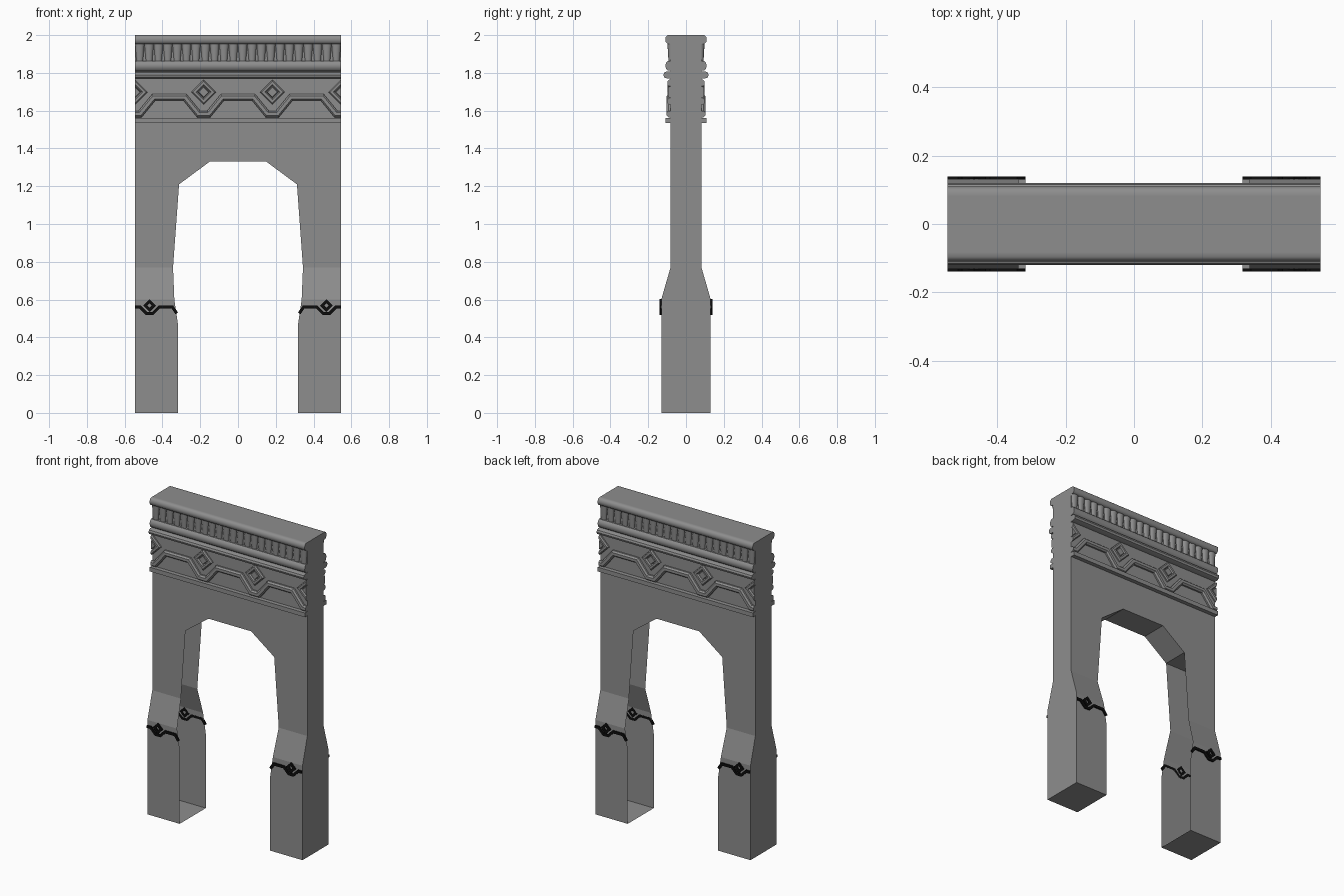
import bpy, bmesh
from mathutils import Vector, Matrix

cube = bpy.data.objects.get("Cube")
if cube:
    bpy.data.objects.remove(cube, do_unlink=True)

HALF_W = 0.545   # half width of the gate
WALL = 0.082     # half depth of the upper wall
LEG = 0.131      # half depth of the leg bases
SPRING = 1.21    # height where the arch begins


def material(name, rgb):
    mat = bpy.data.materials.new(name)
    mat.use_nodes = True
    mat.diffuse_color = (*rgb, 1)
    mat.node_tree.nodes["Principled BSDF"].inputs["Base Color"].default_value = (*rgb, 1)
    return mat


stone = material("grey stone", (0.27, 0.27, 0.27))
black = material("black trim", (0.004, 0.004, 0.004))


def finish(bm, name, mat, smooth=False):
    bmesh.ops.recalc_face_normals(bm, faces=bm.faces[:])
    mesh = bpy.data.meshes.new(name)
    bm.to_mesh(mesh)
    bm.free()
    obj = bpy.data.objects.new(name, mesh)
    bpy.context.collection.objects.link(obj)
    mesh.materials.append(mat)
    if smooth:
        bpy.ops.object.select_all(action="DESELECT")
        obj.select_set(True)
        bpy.context.view_layer.objects.active = obj
        bpy.ops.object.shade_smooth_by_angle(angle=0.7)
    return obj


def sweep(bm, path, section, base, side, closed=False):
    """Sweep a closed (offset, depth) section along an x-z path on one wall."""
    pts = [Vector(p) for p in path]
    n, rings = len(pts), []
    for i, p in enumerate(pts):
        before = pts[i - 1] if closed or i > 0 else None
        after = pts[(i + 1) % n] if closed or i < n - 1 else None
        dirs = [d.normalized() for d in
                ((p - before) if before else None, (after - p) if after else None) if d]
        tangent = sum(dirs, Vector((0, 0))).normalized()
        normal = Vector((-tangent.y, tangent.x))
        mitre = 1 / max(tangent.dot(dirs[0]), 0.3)
        ring = []
        for off, depth in section:
            q = p + normal * off * mitre
            ring.append(bm.verts.new((q.x, side * (base + depth), q.y)))
        rings.append(ring)
    k = len(section)
    for i in range(n if closed else n - 1):
        a, b = rings[i], rings[(i + 1) % n]
        for j in range(k):
            bm.faces.new((a[j], a[(j + 1) % k], b[(j + 1) % k], b[j]))
    if not closed:
        bm.faces.new(rings[0])
        bm.faces.new(rings[-1])


def trim_ends(bm):
    """Cut carving flush with the outer sides of the gate and cap it."""
    for sx in (-1, 1):
        bmesh.ops.bisect_plane(bm, geom=bm.verts[:] + bm.edges[:] + bm.faces[:],
                               plane_co=(sx * HALF_W, 0, 0), plane_no=(sx, 0, 0),
                               clear_outer=True)
    bmesh.ops.holes_fill(bm, edges=[e for e in bm.edges if e.is_boundary], sides=0)


def box_section(h, d):
    return [(-h, 0), (-h, d), (h, d), (h, 0)]


def bevel_section(h, d):
    return [(-h, -0.002), (-h, d * 0.5), (-h * 0.5, d), (h * 0.5, d), (h, d * 0.5), (h, -0.002)]


def roll_section(h, d):
    return [(-h, 0), (-h, d * 0.5), (-h * 0.65, d * 0.88), (0, d),
            (h * 0.65, d * 0.88), (h, d * 0.5), (h, 0)]


def diamond(cx, cz, r):
    return [(cx - r, cz), (cx, cz + r), (cx + r, cz), (cx, cz - r)]


# Lintel with faceted arch underside
bm = bmesh.new()
outline = [(-HALF_W, SPRING), (-0.312, SPRING), (-0.15, 1.33), (0.15, 1.33),
           (0.312, SPRING), (HALF_W, SPRING), (HALF_W, 2), (-HALF_W, 2)]
face = bm.faces.new([bm.verts.new((x, -WALL, z)) for x, z in outline])
ext = bmesh.ops.extrude_face_region(bm, geom=[face])
moved = [v for v in ext["geom"] if isinstance(v, bmesh.types.BMVert)]
bmesh.ops.translate(bm, verts=moved, vec=(0, 2 * WALL, 0))
finish(bm, "arched_lintel", stone)

# Hollow legs, open towards the passage: (height, inner x, half depth)
levels = [(0, 0.318, LEG), (0.47, 0.318, LEG), (0.6, 0.337, LEG),
          (0.77, 0.344, WALL), (SPRING, 0.312, WALL)]
for sx, label in ((1, "left"), (-1, "right")):
    bm = bmesh.new()
    rows = [[bm.verts.new((sx * x, y, z)) for x, y in
             ((inner, -d), (HALF_W, -d), (HALF_W, d), (inner, d))]
            for z, inner, d in levels]
    bm.faces.new(rows[0])
    for a, b in zip(rows, rows[1:]):
        for j in range(3):
            bm.faces.new((a[j], a[j + 1], b[j + 1], b[j]))
    finish(bm, label + "_leg", stone)

PERIOD = HALF_W * 2 / 3
for side, label in ((-1, "front"), (1, "back")):
    # Horizontal mouldings
    for name, low, high, depth, shape in (
            ("cornice_roll", 1.953, 2.0, 0.028, roll_section),
            ("lower_roll", 1.812, 1.864, 0.027, roll_section),
            ("shelf_band", 1.77, 1.808, 0.038, roll_section),
            ("frieze_base", 1.535, 1.562, 0.026, box_section)):
        bm = bmesh.new()
        z = (low + high) / 2
        sweep(bm, [(-HALF_W, z), (HALF_W, z)], shape((high - low) / 2, depth), WALL, side)
        finish(bm, label + "_" + name, stone, shape is roll_section)

    # Row of tapered half-round flutes
    bm = bmesh.new()
    count = 22
    step = 2 * HALF_W / count
    for i in range(count):
        place = Matrix.Translation((-HALF_W + step * (i + 0.5), side * WALL, 1.9085))
        bmesh.ops.create_cone(bm, cap_ends=True, segments=12, radius1=step * 0.34,
                              radius2=step * 0.5, depth=0.09,
                              matrix=place @ Matrix.Diagonal((1, 0.65, 1, 1)))
    finish(bm, label + "_flutes", stone, True)

    # Winding frieze ribbon
    bm = bmesh.new()
    path = []
    for i in range(-2, 3):
        c = i * PERIOD
        path += [(c - 0.155, 1.582), (c - 0.083, 1.67), (c + 0.083, 1.67), (c + 0.155, 1.582)]
    sweep(bm, path, bevel_section(0.017, 0.02), WALL, side)
    trim_ends(bm)
    finish(bm, label + "_frieze_ribbon", stone)

    # Diamonds, halved at the ends
    bm = bmesh.new()
    for i in range(4):
        c = -HALF_W + i * PERIOD
        sweep(bm, diamond(c, 1.698, 0.049), bevel_section(0.012, 0.016), WALL, side, True)
        base = [bm.verts.new((x, side * WALL, z)) for x, z in diamond(c, 1.698, 0.03)]
        top = [bm.verts.new((x, side * (WALL + 0.012), z)) for x, z in diamond(c, 1.698, 0.026)]
        bm.faces.new(base)
        bm.faces.new(top)
        for j in range(4):
            k = (j + 1) % 4
            bm.faces.new((base[j], base[k], top[k], top[j]))
    trim_ends(bm)
    finish(bm, label + "_frieze_diamonds", stone)

    # Dark ribbon and diamond on each leg
    for sx, leg in ((1, "left"), (-1, "right")):
        bm = bmesh.new()
        path = [(0.324, 0.527), (0.347, 0.56), (0.418, 0.56), (0.452, 0.526),
                (0.484, 0.526), (0.518, 0.56), (HALF_W, 0.56)]
        section = box_section(0.008, 0.009)
        sweep(bm, [(sx * x, z) for x, z in path], section, LEG - 0.0005, side)
        sweep(bm, [(sx * x, z) for x, z in diamond(0.468, 0.568, 0.023)],
              section, LEG - 0.0005, side, True)
        finish(bm, f"{label}_{leg}_leg_trim", black)
